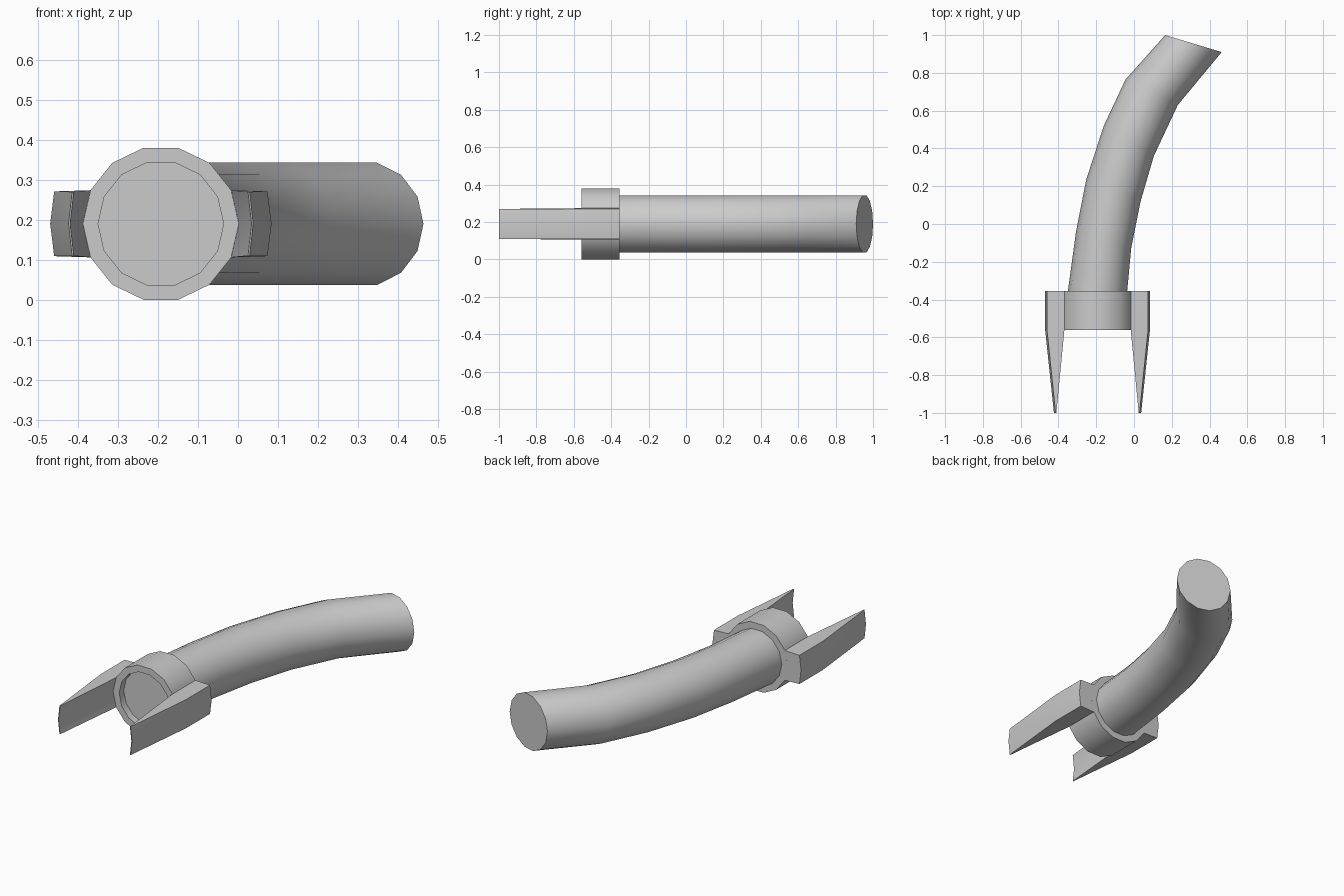
import bpy, bmesh, math

if "Cube" in bpy.data.objects:
    bpy.data.objects.remove(bpy.data.objects["Cube"])

N = 14                 # sides of the round parts
CX, CZ = -0.193, 0.19  # axis of the collar
R_OUT, R_IN = 0.195, 0.157


def ring(bm, left, right, rz):
    """Ring of vertices between two (x, y) extremes, with half-height radius rz."""
    cx, cy = (left[0] + right[0]) / 2, (left[1] + right[1]) / 2
    hx, hy = (right[0] - left[0]) / 2, (right[1] - left[1]) / 2
    out = []
    for i in range(N):
        a = 2 * math.pi * i / N
        c, s = math.cos(a), math.sin(a)
        out.append(bm.verts.new((cx + hx * c, cy + hy * c, CZ + rz * s)))
    return out


def bridge(bm, loops):
    for a, b in zip(loops, loops[1:]):
        n = len(a)
        for i in range(n):
            j = (i + 1) % n
            bm.faces.new((a[i], a[j], b[j], b[i]))


def finish(bm, name):
    bmesh.ops.recalc_face_normals(bm, faces=bm.faces)
    me = bpy.data.meshes.new(name)
    bm.to_mesh(me)
    bm.free()
    ob = bpy.data.objects.new(name, me)
    bpy.context.collection.objects.link(ob)
    bpy.ops.object.select_all(action='DESELECT')
    ob.select_set(True)
    bpy.context.view_layer.objects.active = ob
    bpy.ops.object.shade_smooth_by_angle(angle=math.radians(30))
    return ob


# Collar with a shallow recess in the front
bm = bmesh.new()
profile = [(R_IN, -0.355), (R_OUT, -0.355), (R_OUT, -0.56), (R_IN, -0.56), (R_IN, -0.52)]
loops = [ring(bm, (CX - r, y), (CX + r, y), r) for r, y in profile]
bridge(bm, loops)
bm.faces.new(loops[-1])
bm.faces.new(loops[0])
finish(bm, "collar")

# Curved handle: left and right edge points of each ring
bm = bmesh.new()
edges = [((-0.35, -0.355), (-0.036, -0.355)),
         ((-0.307, -0.04), (-0.015, -0.13)),
         ((-0.253, 0.235), (0.035, 0.12)),
         ((-0.16, 0.52), (0.105, 0.36)),
         ((-0.045, 0.765), (0.232, 0.63)),
         ((0.165, 1.0), (0.464, 0.91))]
loops = [ring(bm, l, r, R_IN) for l, r in edges]
bridge(bm, loops)
bm.faces.new(loops[0])
bm.faces.new(loops[-1])
finish(bm, "handle")


# Tapered prongs with a bowed cross-section, mirrored about the collar axis
def prong(name, side):
    bm = bmesh.new()
    # y, inner corner, inner middle, outer middle, outer corner, half heights
    stations = [(-0.355, 0.176, 0.195, 0.277, 0.267, 0.084, 0.081),
                (-0.565, 0.176, 0.195, 0.277, 0.267, 0.084, 0.081),
                (-1.0, 0.218, 0.227, 0.231, 0.222, 0.080, 0.080)]
    loops = []
    for y, ic, im, om, oc, hi, ho in stations:
        pts = [(ic, hi), (im, 0), (ic, -hi), (oc, -ho), (om, 0), (oc, ho)]
        loops.append([bm.verts.new((CX + side * x, y, CZ + z)) for x, z in pts])
    bridge(bm, loops)
    for lp in (loops[0], loops[-1]):
        bm.faces.new((lp[0], lp[1], lp[4], lp[5]))
        bm.faces.new((lp[1], lp[2], lp[3], lp[4]))
    finish(bm, name)


prong("left_prong", -1)
prong("right_prong", 1)
